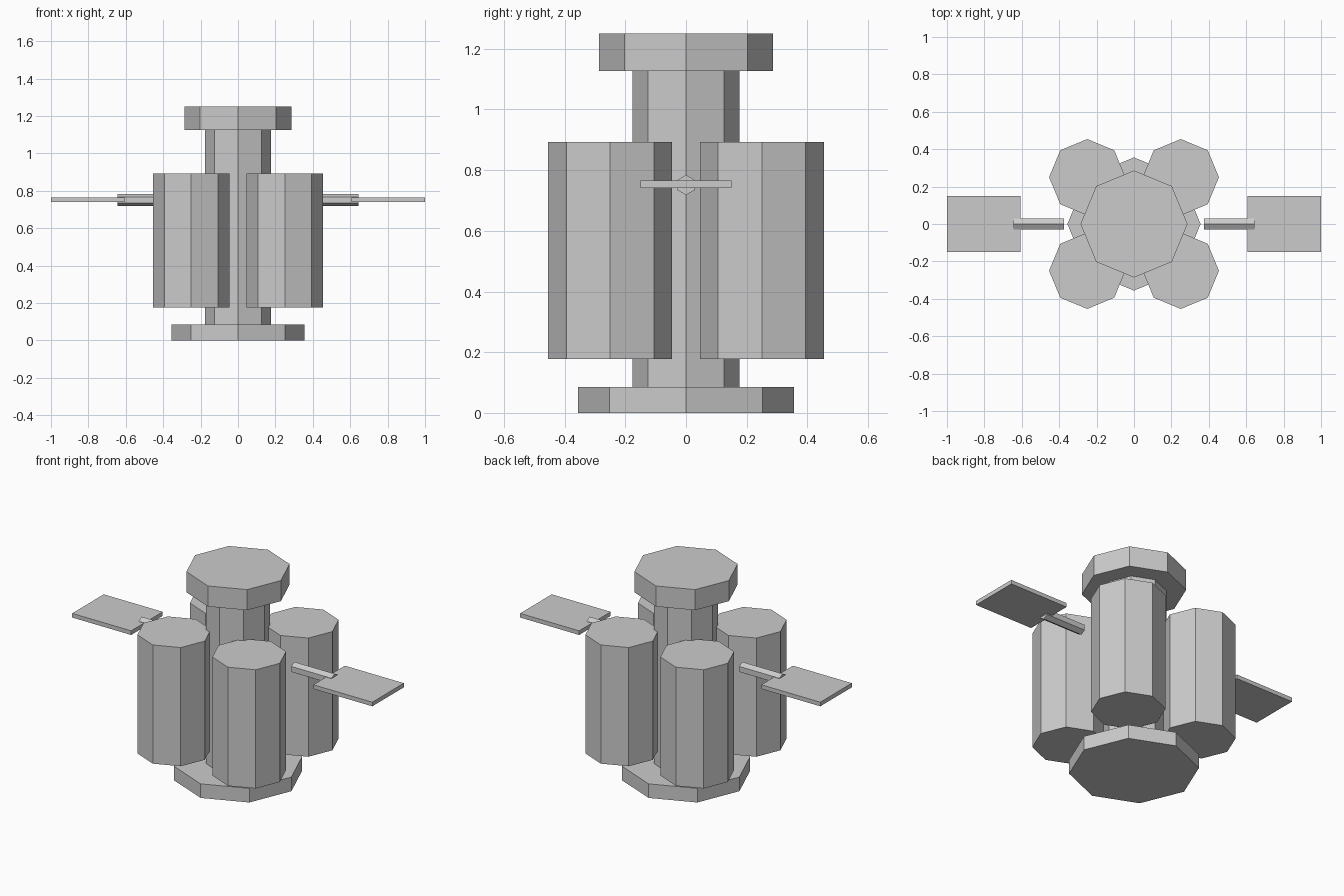
import bpy
from math import pi

if "Cube" in bpy.data.objects:
    bpy.data.objects.remove(bpy.data.objects["Cube"])


def prism(name, sides, radius, x, y, z0, z1):
    """Upright flat-sided cylinder between two heights."""
    bpy.ops.mesh.primitive_cylinder_add(vertices=sides, radius=radius, depth=z1 - z0,
                                        location=(x, y, (z0 + z1) / 2))
    bpy.context.object.name = name


# Central stack
prism("base_plate", 8, 0.356, 0, 0, 0, 0.085)
prism("core_column", 8, 0.177, 0, 0, 0.085, 1.126)
prism("top_cap", 8, 0.286, 0, 0, 1.126, 1.25)

# Four tanks around the column
for sx, side in ((-1, "left"), (1, "right")):
    for sy, end in ((-1, "front"), (1, "back")):
        prism(f"tank_{end}_{side}", 8, 0.204, sx * 0.25, sy * 0.25, 0.177, 0.892)

# Side booms (hexagonal, ridge up) carrying flat panels
for sx, side in ((-1, "left"), (1, "right")):
    bpy.ops.mesh.primitive_cylinder_add(vertices=6, radius=0.033, depth=0.268,
                                        location=(sx * 0.509, 0, 0.751))
    boom = bpy.context.object
    boom.name = f"boom_{side}"
    # axis along x; start vertex (+y) turned to face up
    boom.rotation_euler = (pi / 2, 0, pi / 2)

    bpy.ops.mesh.primitive_cube_add(size=1, location=(sx * 0.8035, 0, 0.753))
    panel = bpy.context.object
    panel.name = f"panel_{side}"
    panel.scale = (0.393, 0.3, 0.025)
